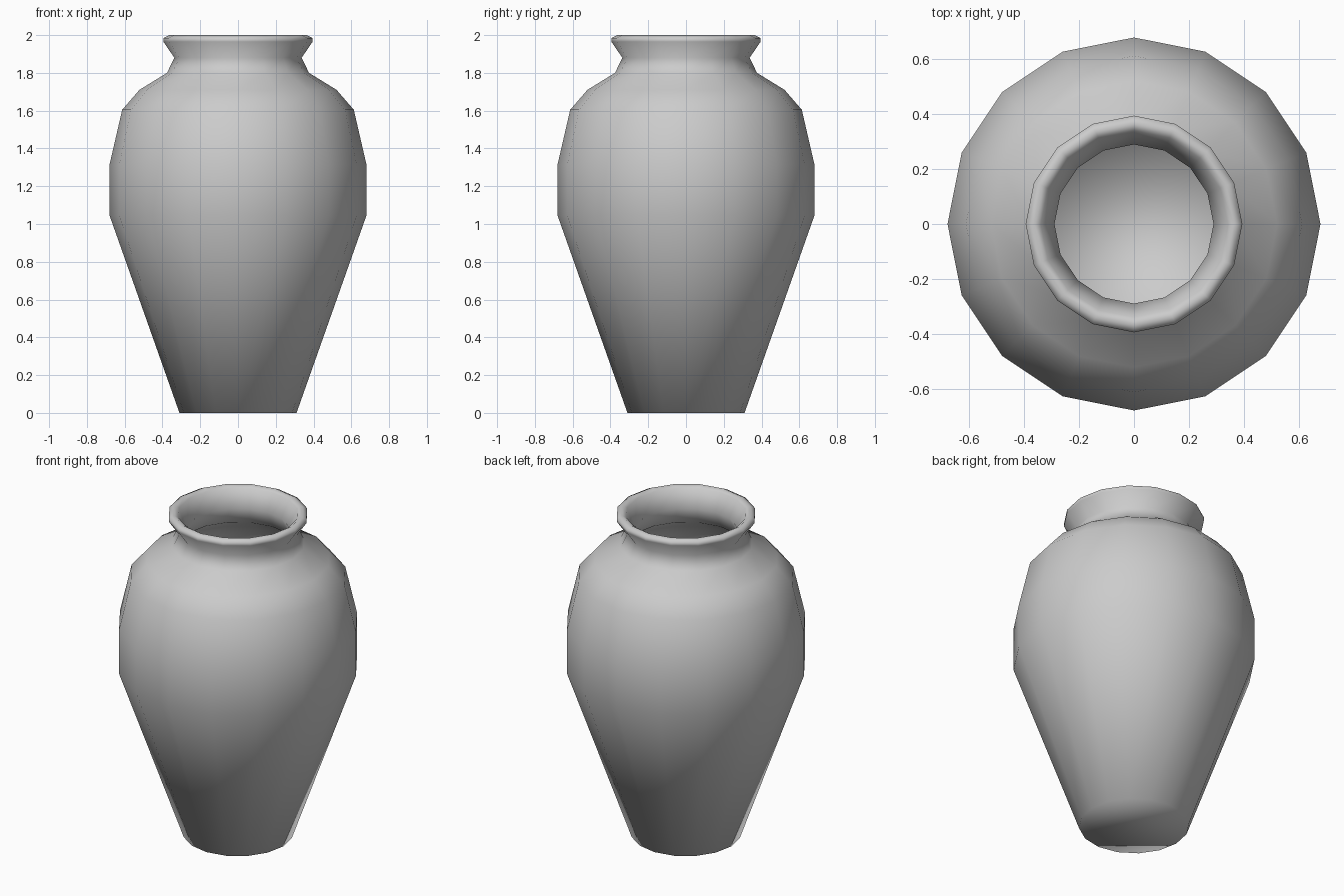
import bpy
import bmesh
from math import tau
from mathutils import Matrix, Vector

SIDES = 16

cube = bpy.data.objects.get("Cube")
if cube:
    bpy.data.objects.remove(cube, do_unlink=True)

# Single clay colour
clay = bpy.data.materials.new("grey clay")
clay.use_nodes = True
colour = (0.6, 0.6, 0.6, 1)
clay.diffuse_color = colour
clay.node_tree.nodes["Principled BSDF"].inputs["Base Color"].default_value = colour

# Profile as (radius, height): outer wall, rolled lip, then inner wall
outer_wall = [(0.31, 0), (0.68, 1.045), (0.68, 1.315), (0.613, 1.605),
              (0.522, 1.71), (0.376, 1.8), (0.337, 1.88)]
lip = [(0.395, 1.965), (0.395, 1.985), (0.365, 2), (0.34, 1.985)]
inner_wall = [(0.29, 1.88), (0.335, 1.775), (0.485, 1.68), (0.57, 1.585),
              (0.635, 1.31), (0.635, 1.05), (0.28, 0.05)]
profile = outer_wall + lip + inner_wall

# Revolve the profile into rings of vertices
bm = bmesh.new()
rings = []
for radius, height in profile:
    start = Vector((radius, 0, height))
    rings.append([bm.verts.new(Matrix.Rotation(tau * i / SIDES, 3, "Z") @ start)
                  for i in range(SIDES)])

# Walls, base and inner floor
for low, high in zip(rings, rings[1:]):
    for i in range(SIDES):
        j = (i + 1) % SIDES
        bm.faces.new((low[i], low[j], high[j], high[i]))
bm.faces.new(list(reversed(rings[0])))
bm.faces.new(rings[-1])
bmesh.ops.recalc_face_normals(bm, faces=bm.faces)
for face in bm.faces:
    face.smooth = True

mesh = bpy.data.meshes.new("vase")
bm.to_mesh(mesh)
bm.free()
mesh.materials.append(clay)
vase = bpy.data.objects.new("vase", mesh)
bpy.context.collection.objects.link(vase)
